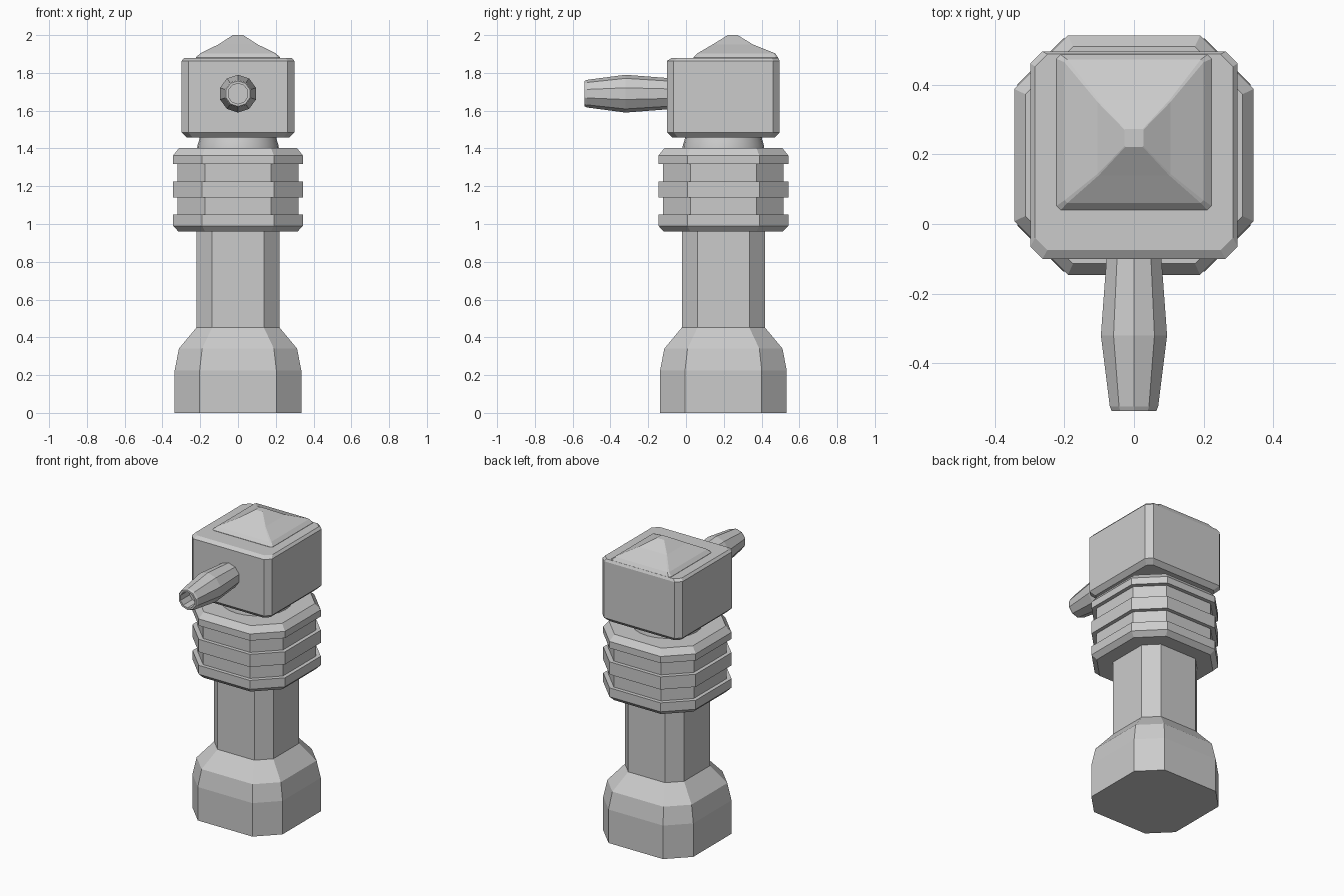
import bpy, bmesh, math

old = bpy.data.objects.get("Cube")
if old:
    bpy.data.objects.remove(old, do_unlink=True)

grey = bpy.data.materials.new("plain grey")
grey.use_nodes = True
grey.diffuse_color = (0.6, 0.6, 0.6, 1)
grey.node_tree.nodes["Principled BSDF"].inputs["Base Color"].default_value = (0.6, 0.6, 0.6, 1)

CY = 0.198        # axis of the tower in y


def loft(name, rings, smooth=False):
    """Skin a stack of equal-length point rings and cap both ends."""
    bm = bmesh.new()
    loops = [[bm.verts.new(p) for p in ring] for ring in rings]
    for a, b in zip(loops, loops[1:]):
        for i in range(len(a)):
            j = (i + 1) % len(a)
            bm.faces.new((a[i], a[j], b[j], b[i]))
    bm.faces.new(loops[0][::-1])
    bm.faces.new(loops[-1])
    bmesh.ops.recalc_face_normals(bm, faces=bm.faces)
    mesh = bpy.data.meshes.new(name)
    bm.to_mesh(mesh)
    bm.free()
    mesh.materials.append(grey)
    obj = bpy.data.objects.new(name, mesh)
    bpy.context.collection.objects.link(obj)
    if smooth:
        bpy.ops.object.select_all(action='DESELECT')
        obj.select_set(True)
        bpy.context.view_layer.objects.active = obj
        bpy.ops.object.shade_smooth_by_angle(angle=math.radians(30))
    return obj


def box_ring(z, x, y0, y1, cut):
    """Rectangle with its four corners cut off."""
    return [(x, y0 + cut, z), (x, y1 - cut, z), (x - cut, y1, z), (-x + cut, y1, z),
            (-x, y1 - cut, z), (-x, y0 + cut, z), (-x + cut, y0, z), (x - cut, y0, z)]


def octagon(z, half, flat):
    return box_ring(z, half, CY - half, CY + half, half - flat)


# Foot, shaft and ribbed collar
loft("foot", [octagon(*r) for r in (
    (0, 0.335, 0.203), (0.225, 0.335, 0.203), (0.34, 0.313, 0.19), (0.452, 0.22, 0.137))])
loft("shaft", [octagon(z, 0.22, 0.137) for z in (0.44, 0.97)])
loft("collar", [octagon(*r) for r in (
    (0.96, 0.315, 0.175), (0.99, 0.344, 0.19), (1.05, 0.344, 0.19),
    (1.05, 0.319, 0.175), (1.14, 0.319, 0.175),
    (1.14, 0.344, 0.19), (1.225, 0.344, 0.19),
    (1.225, 0.319, 0.175), (1.317, 0.319, 0.175),
    (1.317, 0.344, 0.19), (1.362, 0.344, 0.19), (1.402, 0.312, 0.175))])

# Round neck under the head
loft("neck", [[(r * math.cos(t * math.tau / 24), CY + r * math.sin(t * math.tau / 24), z)
               for t in range(24)]
              for z, r in ((1.39, 0.217), (1.415, 0.215), (1.44, 0.207), (1.47, 0.2))], True)

# Head block with cut edges
loft("head", [
    box_ring(1.457, 0.27, -0.072, 0.468, 0.03),
    box_ring(1.485, 0.298, -0.1, 0.496, 0.035),
    box_ring(1.864, 0.298, -0.1, 0.496, 0.035),
    box_ring(1.88, 0.284, -0.075, 0.488, 0.035)])

# Concave pyramid cap, set towards the back
loft("roof_cap", [
    box_ring(1.875, 0.223, 0.04, 0.487, 0.012),
    box_ring(1.882, 0.223, 0.04, 0.487, 0.012),
    box_ring(1.903, 0.2, 0.06, 0.473, 0.008),
    box_ring(1.95, 0.105, 0.14, 0.355, 0.004),
    box_ring(2.0, 0.027, 0.222, 0.273, 0.002)])

# Ten-sided nozzle with a bored tip
loft("nozzle", [[(r * math.sin(t * math.tau / 10), y, 1.69 + r * math.cos(t * math.tau / 10))
                 for t in range(10)]
                for y, r in ((-0.05, 0.078), (-0.1, 0.083), (-0.32, 0.1), (-0.525, 0.073),
                             (-0.538, 0.067), (-0.538, 0.054), (-0.44, 0.054))])
